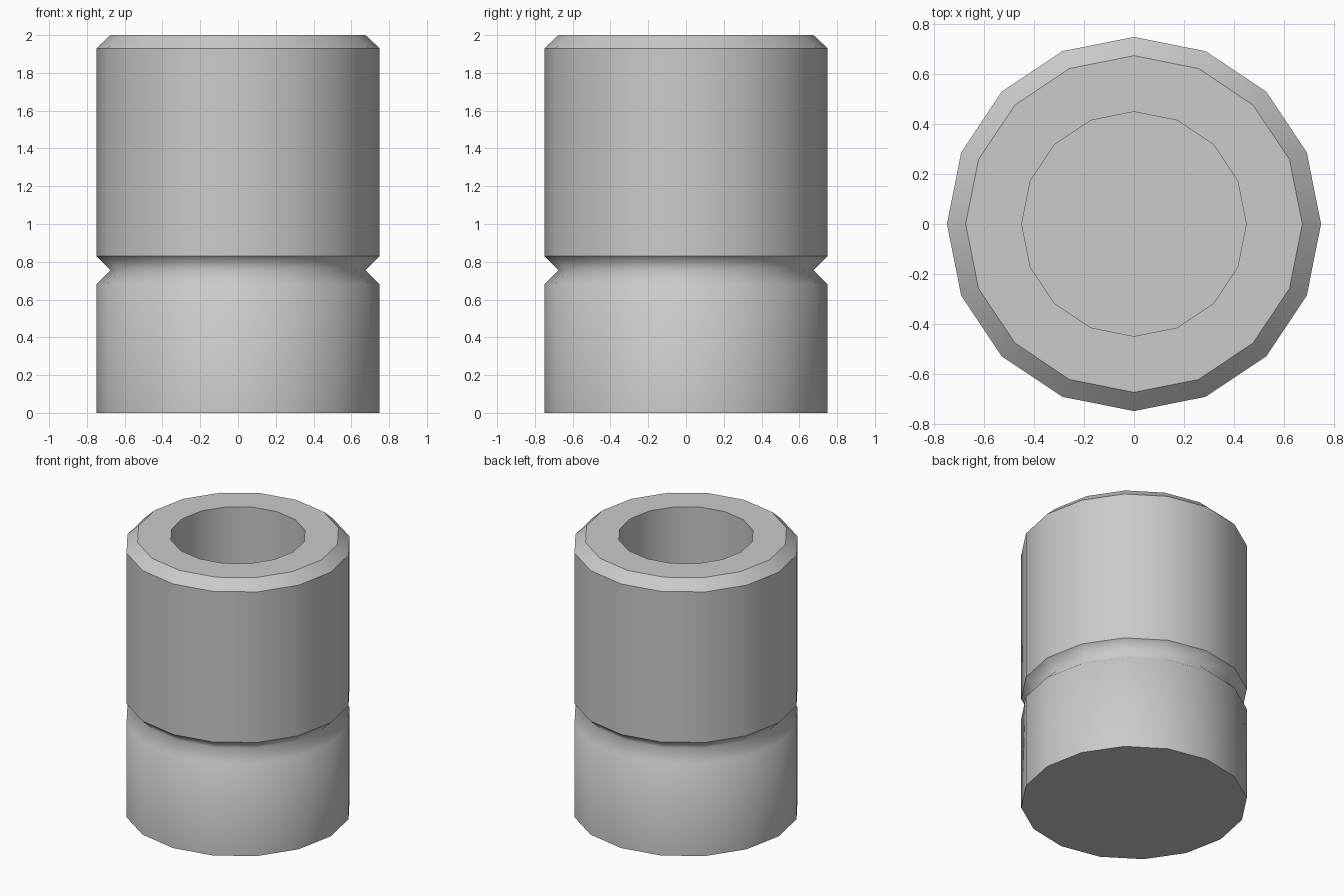
import bpy, bmesh, math

if "Cube" in bpy.data.objects:
    bpy.data.objects.remove(bpy.data.objects["Cube"])

SIDES = 16

# (radius, z, sharp ring) from the underside, up the outside, then down the bore
PROFILE = [
    (0.75, 0.0, True),
    (0.75, 0.68, False),    # groove lower lip, blended
    (0.675, 0.755, False),  # groove valley, blended
    (0.75, 0.83, True),     # groove upper lip
    (0.75, 1.93, True),     # chamfer
    (0.675, 2.0, True),
    (0.45, 2.0, True),      # bore rim
    (0.45, 0.7, True),      # bore floor
]


def lathe(name, profile):
    bm = bmesh.new()
    rings = []
    for r, z, _ in profile:
        rings.append([bm.verts.new((r * math.cos(math.tau * i / SIDES),
                                    r * math.sin(math.tau * i / SIDES), z))
                      for i in range(SIDES)])
    for a, b in zip(rings, rings[1:]):
        for i in range(SIDES):
            j = (i + 1) % SIDES
            bm.faces.new((a[i], a[j], b[j], b[i]))
    bm.faces.new(rings[0][::-1])
    bm.faces.new(rings[-1])
    for f in bm.faces:
        f.smooth = True
    # sharp creases around the marked rings
    for ring, (_, _, sharp) in zip(rings, profile):
        for i in range(SIDES):
            bm.edges.get((ring[i], ring[(i + 1) % SIDES])).smooth = not sharp
    bmesh.ops.recalc_face_normals(bm, faces=bm.faces)
    mesh = bpy.data.meshes.new(name)
    bm.to_mesh(mesh)
    bm.free()
    obj = bpy.data.objects.new(name, mesh)
    bpy.context.collection.objects.link(obj)
    return obj


# Hollow cylinder with a chamfered rim and a V groove
lathe("grooved_cylinder", PROFILE)
